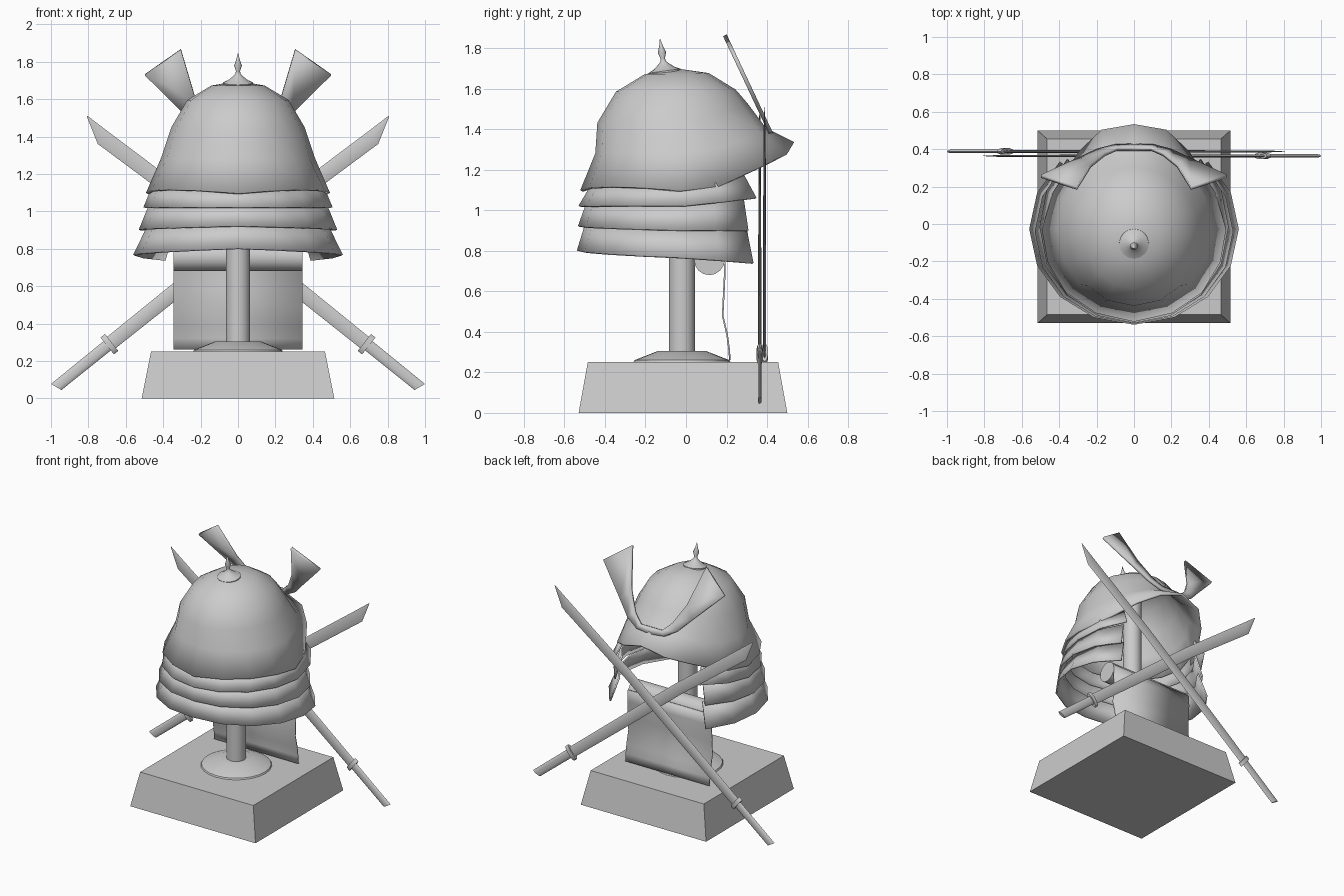
import bpy, bmesh
from math import sin, cos, pi, radians

if "Cube" in bpy.data.objects:
    bpy.data.objects.remove(bpy.data.objects["Cube"])


def loft(name, rings, closed=True, caps=False, thick=0.0):
    """Skin a list of equally long point rings."""
    bm = bmesh.new()
    vs = [[bm.verts.new(p) for p in r] for r in rings]
    n = len(rings[0])
    for a, b in zip(vs, vs[1:]):
        for i in range(n if closed else n - 1):
            j = (i + 1) % n
            bm.faces.new((a[i], a[j], b[j], b[i]))
    if caps:
        bm.faces.new(vs[0])
        bm.faces.new(vs[-1])
    bmesh.ops.remove_doubles(bm, verts=bm.verts, dist=1e-5)
    bmesh.ops.recalc_face_normals(bm, faces=bm.faces)
    me = bpy.data.meshes.new(name)
    bm.to_mesh(me)
    bm.free()
    ob = bpy.data.objects.new(name, me)
    bpy.context.collection.objects.link(ob)
    if thick:
        m = ob.modifiers.new("thickness", 'SOLIDIFY')
        m.thickness = thick
        m.offset = 0
    return ob


def lathe(name, profile, y, z=0.0, n=24, caps=True):
    rings = [[(r * sin(2 * pi * i / n), r * cos(2 * pi * i / n), h) for i in range(n)]
             for r, h in profile]
    ob = loft(name, rings, True, caps)
    ob.location = (0, y, z)
    return ob


# Display base
loft("base", [[(-x, y0, z), (x, y0, z), (x, y1, z), (-x, y1, z)]
              for x, y0, y1, z in ((.515, -.53, .50, 0), (.465, -.485, .455, .25))], True, True)

# Stand foot and post
lathe("stand_foot", [(.24, .25), (.235, .26), (.12, .305)], -.02)
lathe("stand_post", [(.065, .29), (.065, 1.67)], -.02)

# Helmet bowl: table for the wavy rim and peak, then tilted rings upward
rim = [(0, .53, 1.33), (.17, .50, 1.28), (.29, .385, 1.22), (.43, .16, 1.115),
       (.485, -.03, 1.095), (.455, -.2, 1.11), (.36, -.36, 1.115),
       (.2, -.47, 1.11), (0, -.515, 1.095)]
rings = [rim + [(-x, y, z) for x, y, z in rim[7:0:-1]]]


def bowl_ring(rx, yf, yb, zs, zf, zb):
    pts = []
    for i in range(16):
        c, s = cos(pi * i / 8), sin(pi * i / 8)
        dz = (zf - zs) * c * c if c > 0 else (zb - zs) * c * c
        pts.append((rx * s, (yf + yb) / 2 + (yf - yb) / 2 * c, zs + dz))
    return pts


for p in ((.405, .39, -.44, 1.28, 1.40, 1.28), (.35, .30, -.43, 1.445, 1.52, 1.43),
          (.265, .24, -.34, 1.59, 1.59, 1.58), (.14, .11, -.2, 1.665, 1.67, 1.665),
          (0, -.03, -.03, 1.69, 1.69, 1.69)):
    rings.append(bowl_ring(*p))
loft("helmet_bowl", rings, thick=.016)

# Neck guard plates: (half width, back y, front end y, z back, z side, z front)


def plate_ring(rx, yb, ye, zb, zs, zf):
    ry = (ye - yb) / 1.707
    pts = []
    for i in range(-6, 7):
        a = i * pi / 8
        t = abs(i) / 4
        z = zb + (zs - zb) * t if t <= 1 else zs + (zf - zs) * (t - 1) * 2
        pts.append((rx * sin(a), yb + ry - ry * cos(a), z))
    return pts


plates = (((.455, -.46, .28, 1.13, 1.13, 1.18), (.50, -.525, .345, 1.02, 1.02, 1.06)),
          ((.468, -.485, .28, 1.04, 1.04, 1.07), (.525, -.528, .305, .92, .90, .90)),
          ((.482, -.49, .295, .94, .915, .915), (.555, -.533, .33, .80, .765, .738)))
for k, (top, bottom) in enumerate(plates):
    loft(f"neck_guard_plate_{k + 1}", [plate_ring(*top), plate_ring(*bottom)],
         closed=False, thick=.012)

# Crown finial
finial = lathe("finial", [(.08, -.02), (.08, .008), (.055, .02), (.032, .038), (.014, .055),
                          (.011, .07), (.021, .1), (.01, .13), (0, .172)],
               -.105, 1.68, 16, False)
finial.rotation_euler = (radians(8), 0, 0)

# Flared crest horns on the brow
low = [(0, 1.375), (.11, 1.385), (.2, 1.435), (.294, 1.53), (.497, 1.73)]
high = [(0, 1.42), (.09, 1.42), (.155, 1.48), (.23, 1.61), (.305, 1.864)]


def crest_pts(pts):
    full = [(-x, z) for x, z in pts[:0:-1]] + pts
    return [(x, .41 - (z - 1.40) * .47, z) for x, z in full]


loft("crest_horns", [crest_pts(low), crest_pts(high)], closed=False, thick=.02)

# Rolled cloth and its hanging panel
roll = [(.115 + .075 * cos(i * pi / 8), .755 + .075 * sin(i * pi / 8)) for i in range(16)]
loft("cloth_roll", [[(x, y, z) for y, z in roll] for x in (-.345, .345)], True, True)
drop = [(.188, .78), (.192, .70), (.186, .58), (.181, .48), (.203, .386), (.212, .32), (.217, .262)]
loft("cloth_panel", [[(x, y, z) for y, z in drop] for x in (-.345, .345)], closed=False, thick=.008)


# Crossed swords: along-axis u, across v, laid in the XZ plane
def sword(name, side, y):
    ca, sa = cos(radians(38.4)), sin(radians(38.4))

    def place(u, v, d):
        return (side * (-.975 + u * ca - v * sa), y + d, .065 + u * sa + v * ca)

    def oval(u, v0, v1, t, n=10, skew=0.0):
        m, h = (v0 + v1) / 2, (v1 - v0) / 2
        return [place(u - skew * cos(2 * pi * i / n), m + h * cos(2 * pi * i / n),
                      t * sin(2 * pi * i / n)) for i in range(n)]

    loft(name + "_grip", [oval(0, -.035, .025, .01, skew=.012), oval(.36, -.033, .03, .01)],
         True, True)
    loft(name + "_guard", [oval(.35, -.06, .055, .018), oval(.38, -.06, .055, .018)], True, True)
    blade = ((.37, -.04, .036, .008), (.9, -.04, .042, .008), (1.5, -.035, .047, .007),
             (2.156, -.056, .03, .005), (2.293, .022, .0275, .001))
    loft(name + "_blade", [oval(u, a, b, t, 8) for u, a, b, t in blade], True, True)


sword("outer_sword", 1, .388)
sword("inner_sword", -1, .364)

# Smooth shading with kept edges
for ob in bpy.context.collection.objects:
    bpy.ops.object.select_all(action='DESELECT')
    ob.select_set(True)
    bpy.context.view_layer.objects.active = ob
    bpy.ops.object.shade_smooth_by_angle(angle=radians(40))
